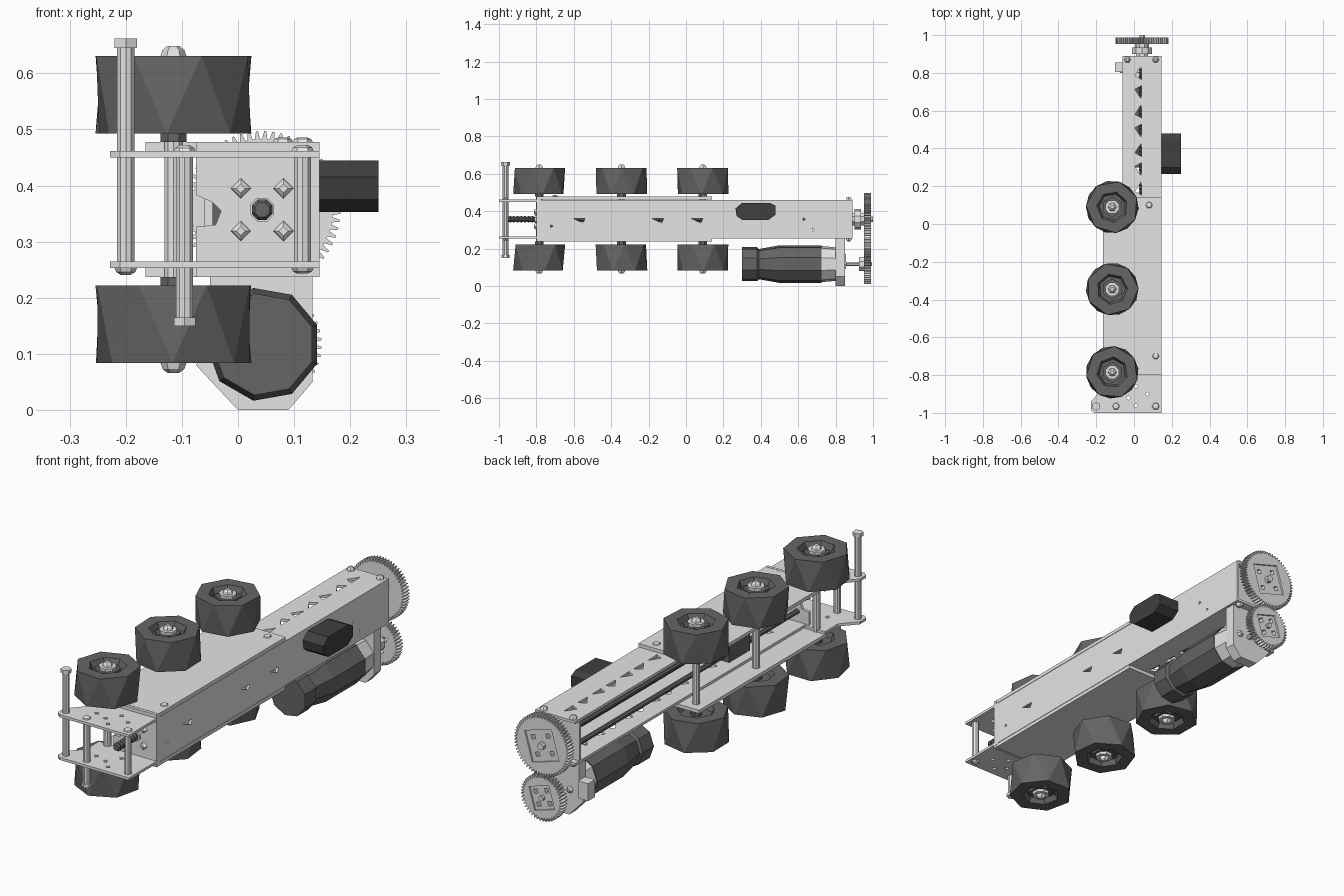
import bpy, bmesh
from math import sin, cos, pi, radians
from mathutils import Vector

if "Cube" in bpy.data.objects:
    bpy.data.objects.remove(bpy.data.objects["Cube"])


def material(name, v):
    m = bpy.data.materials.new(name)
    m.diffuse_color = (v, v, v, 1)
    m.use_nodes = True
    m.node_tree.nodes["Principled BSDF"].inputs["Base Color"].default_value = m.diffuse_color
    return m


LIGHT = material("light grey metal", 0.78)
DARK = material("dark grey rubber", 0.13)
BLACK = material("black plastic", 0.05)


def place(axis, a, b, t):
    """Map profile coords (a, b) and depth t onto world axes."""
    return Vector({"X": (t, a, b), "Y": (a, t, b), "Z": (a, b, t)}[axis])


def finish(name, bm, mat):
    bmesh.ops.recalc_face_normals(bm, faces=bm.faces)
    me = bpy.data.meshes.new(name)
    bm.to_mesh(me)
    bm.free()
    me.materials.append(mat)
    ob = bpy.data.objects.new(name, me)
    bpy.context.collection.objects.link(ob)
    return ob


def prisms(name, polys, axis, t0, t1, mat=LIGHT):
    bm = bmesh.new()
    for poly in polys:
        lo = [bm.verts.new(place(axis, a, b, t0)) for a, b in poly]
        hi = [bm.verts.new(place(axis, a, b, t1)) for a, b in poly]
        bm.faces.new(lo)
        bm.faces.new(hi)
        n = len(poly)
        for i in range(n):
            j = (i + 1) % n
            bm.faces.new((lo[i], lo[j], hi[j], hi[i]))
    return finish(name, bm, mat)


def box(name, x0, x1, y0, y1, z0, z1, mat=LIGHT):
    return prisms(name, [[(x0, y0), (x1, y0), (x1, y1), (x0, y1)]], "Z", z0, z1, mat)


def lathe(name, axis, ca, cb, rings, n, mat=LIGHT):
    """rings: (radius, depth[, rotation in degrees])"""
    bm = bmesh.new()
    loops = []
    for r, t, *rot in rings:
        o = radians(rot[0]) if rot else pi / n
        loops.append([bm.verts.new(place(axis, ca + r * cos(o + 2 * pi * i / n),
                                         cb + r * sin(o + 2 * pi * i / n), t)) for i in range(n)])
    for p, q in zip(loops, loops[1:]):
        for i in range(n):
            j = (i + 1) % n
            bm.faces.new((p[i], p[j], q[i]))
            bm.faces.new((p[j], q[j], q[i]))
    bm.faces.new(loops[0])
    bm.faces.new(loops[-1])
    return finish(name, bm, mat)


def rod(name, axis, ca, cb, r, t0, t1, n=10, mat=LIGHT):
    return lathe(name, axis, ca, cb, [(r, t0), (r, t1)], n, mat)


def dome(name, axis, ca, cb, r, t, h, n=6):
    return lathe(name, axis, ca, cb, [(r, t, 0), (r * .85, t + h * .6, 0), (r * .45, t + h, 0)], n)


def ngon(a, b, r, n=4, rot=0.0):
    return [(a + r * cos(rot + 2 * pi * i / n), b + r * sin(rot + 2 * pi * i / n)) for i in range(n)]


def cut(ob, cutter):
    mod = ob.modifiers.new("holes", "BOOLEAN")
    mod.operation, mod.solver, mod.object = "DIFFERENCE", "EXACT", cutter
    dg = bpy.context.evaluated_depsgraph_get()
    me = bpy.data.meshes.new_from_object(ob.evaluated_get(dg))
    ob.modifiers.clear()
    ob.data = me
    bpy.data.objects.remove(cutter)


# Long C-shaped channel, open to the left, with triangular slots
channel = prisms("main_channel", [[(-.06, .46), (.145, .46), (.145, .255), (-.06, .255),
                 (-.06, .267), (.133, .267), (.133, .448), (-.06, .448)]], "Y", -.79, .89)
slots = []
for i in range(15):
    y, s = .80 - .102 * i, (-1) ** i
    slots.append([(.005, y - s * .015), (.04, y - s * .035), (.038, y + s * .035)])
cut(channel, prisms("slot_cutter", slots, "Z", .2, .5))
side = [[(y - .035, .362), (y + .03, .36), (y + .02, .337)] for y in (-.57, -.15, .06)]
side += [ngon(y, z, .009, 3) for y, z in ((-.72, .32), (.63, .357), (.68, .30))]
cut(channel, prisms("side_cutter", side, "X", .12, .16))

# End plates of the channel
front = prisms("front_end_plate", [[(-.075, .237), (.145, .237), (.145, .478), (-.075, .478)]],
               "Y", -.8, -.787)
cut(front, prisms("notch_cutter", [[(-.09, .39), (-.045, .37), (-.03, .355), (-.04, .33), (-.09, .325)]],
                  "Y", -.85, -.75))
box("rear_end_plate", -.06, .133, .85, .862, .267, .448)

# Wide wheel plates above and below the channel, with screws
for name, z0, z1 in (("upper", .462, .478), ("lower", .237, .253)):
    box(name + "_wheel_plate", -.165, .145, -.785, .14, z0, z1)
for x, y in ((.08, .10), (.115, -.70)):
    dome("plate_screw", "Z", x, y, .018, .478, .008)
for x in (-.035, .115):
    dome("channel_screw", "Z", x, .87, .018, .46, .016)
    dome("channel_screw_low", "Z", x, .87, .018, .255, -.016)

# Front bracket plates
outline = [(.145, -1), (.145, -.775), (-.165, -.775), (-.165, -.87), (-.228, -.94), (-.228, -.985), (-.21, -1)]
for name, z in (("upper", .45), ("lower", .253)):
    p = prisms(name + "_front_bracket", [outline], "Z", z, z + .012)
    holes = [ngon(x, y, .011) for x, y in ((-.09, -.9), (.01, -.96), (.01, -.86), (.07, -.9), (-.03, -.92))]
    cut(p, prisms("hole_cutter", holes, "Z", z - .05, z + .05))

# Front posts and long bolts
rod("right_post", "Z", .115, -.965, .016, .265, .45)
dome("right_post_screw", "Z", .115, -.965, .02, .462, .01)
dome("right_post_screw_low", "Z", .115, -.965, .02, .253, -.01)
rod("tall_bolt", "Z", -.2, -.965, .016, .265, .648)
rod("tall_bolt_head", "Z", -.2, -.965, .023, .645, .662, 6)
dome("tall_bolt_nut", "Z", -.2, -.965, .02, .253, -.012)
rod("hanging_bolt", "Z", -.095, -.965, .016, .16, .46)
rod("hanging_bolt_head", "Z", -.095, -.965, .022, .15, .165, 6)
dome("hanging_bolt_nut", "Z", -.095, -.965, .02, .46, .012)

# Three pairs of rollers on common axles
for k, y in enumerate((-.785, -.345, .09)):
    x = -.115
    rod("axle_post", "Z", x, y, .017, .237, .478)
    for s, base in ((1, .493), (-1, .222)):
        def up(d):
            return base + s * d
        a = 20 * k + (8 if s > 0 else 38)
        b = a + 180 / 7
        lathe("roller", "Z", x, y, [(.07, up(.02), a), (.08, up(0), a), (.139, up(0), a),
              (.139, up(.138), b), (.082, up(.138), b), (.07, up(.113), b)], 7, DARK)
        rod("roller_spacer", "Z", x, y, .025, up(-.015), up(.03), 8, DARK)
        rod("roller_bearing", "Z", x, y, .055, up(.11), up(.125), 6, DARK)
        rod("roller_washer", "Z", x, y, .038, up(.12), up(.138), 8)
        dome("roller_nut", "Z", x, y, .023, up(.138), s * .018)

# Lead screw with thread ridges, guide rods and carriage
cx, cz = .043, .357
thread = []
for i in range(90):
    y = -.95 + .0198 * i
    thread += [(.014, y), (.02, y + .01)]
lathe("lead_screw", "Y", cx, cz, thread, 8, DARK)
for z in (.315, .4):
    rod("guide_rod", "Y", -.015, z, .012, -.79, .85, 8, DARK)
box("carriage", -.045, .09, -.40, -.25, .29, .425, DARK)
rod("front_bearing", "Y", cx, cz, .023, -.81, -.78, 8)
for dx in (-.038, .038):
    for dz in (-.038, .038):
        dome("bearing_bolt", "Y", cx + dx, cz + dz, .018, -.8, -.012, 4)


# Gears at the rear
def gear(name, z, r, teeth, square):
    pts = []
    for i in range(teeth):
        for f, rr in ((0, r - .014), (.28, r - .014), (.5, r), (.75, r)):
            t = 2 * pi * (i + f) / teeth
            pts.append((cx + rr * cos(t), z + rr * sin(t)))
    g = prisms(name, [pts], "Y", .953, .988)
    cut(g, prisms("recess_cutter", [ngon(cx, z, square, 4, .5)], "Y", .98, 1.05))
    holes = [ngon(cx + .55 * square * cos(a), z + .55 * square * sin(a), .014, 4, a)
             for a in (.5, .5 + pi / 2, .5 + pi, .5 + 1.5 * pi)]
    cut(g, prisms("hole_cutter", holes, "Y", .9, 1.05))


gear("large_gear", cz, .14, 60, .1)
gear("small_gear", .117, .106, 44, .075)
rod("large_gear_shaft", "Y", cx, cz, .016, .84, 1.0, 8)
rod("large_gear_collar", "Y", cx, cz, .055, .9, .935, 10)
rod("large_gear_hub", "Y", cx, cz, .035, .862, .955, 8)
rod("small_gear_shaft", "Y", cx, .117, .012, .84, .995, 8)
rod("small_gear_hub", "Y", cx, .117, .04, .925, .955, 8)

# Motor, gearbox and hanging bracket
lathe("motor", "Y", .045, .117, [(.092, .30), (.092, .38), (.082, .39), (.102, .5), (.102, .725)], 9, DARK)
lathe("gearbox", "Y", .045, .117, [(.098, .725), (.09, .81)], 9, LIGHT)
prisms("motor_bracket", [[(-.05, .255), (.133, .255), (.133, .05), (.09, 0), (0, 0), (-.075, .08),
                          (-.05, .11)]], "Y", .80, .85)
box("motor_terminal", -.1, -.05, .805, .855, .09, .17)
for dx in (-.05, .05):
    dome("gearbox_bolt", "Y", .045 + dx, .117, .016, .85, .012)

# Black block on the right wall
prisms("side_block", [[(.265, .415), (.30, .445), (.445, .445), (.478, .43), (.478, .38), (.44, .353),
                       (.30, .353), (.27, .375)]], "X", .145, .25, BLACK)
